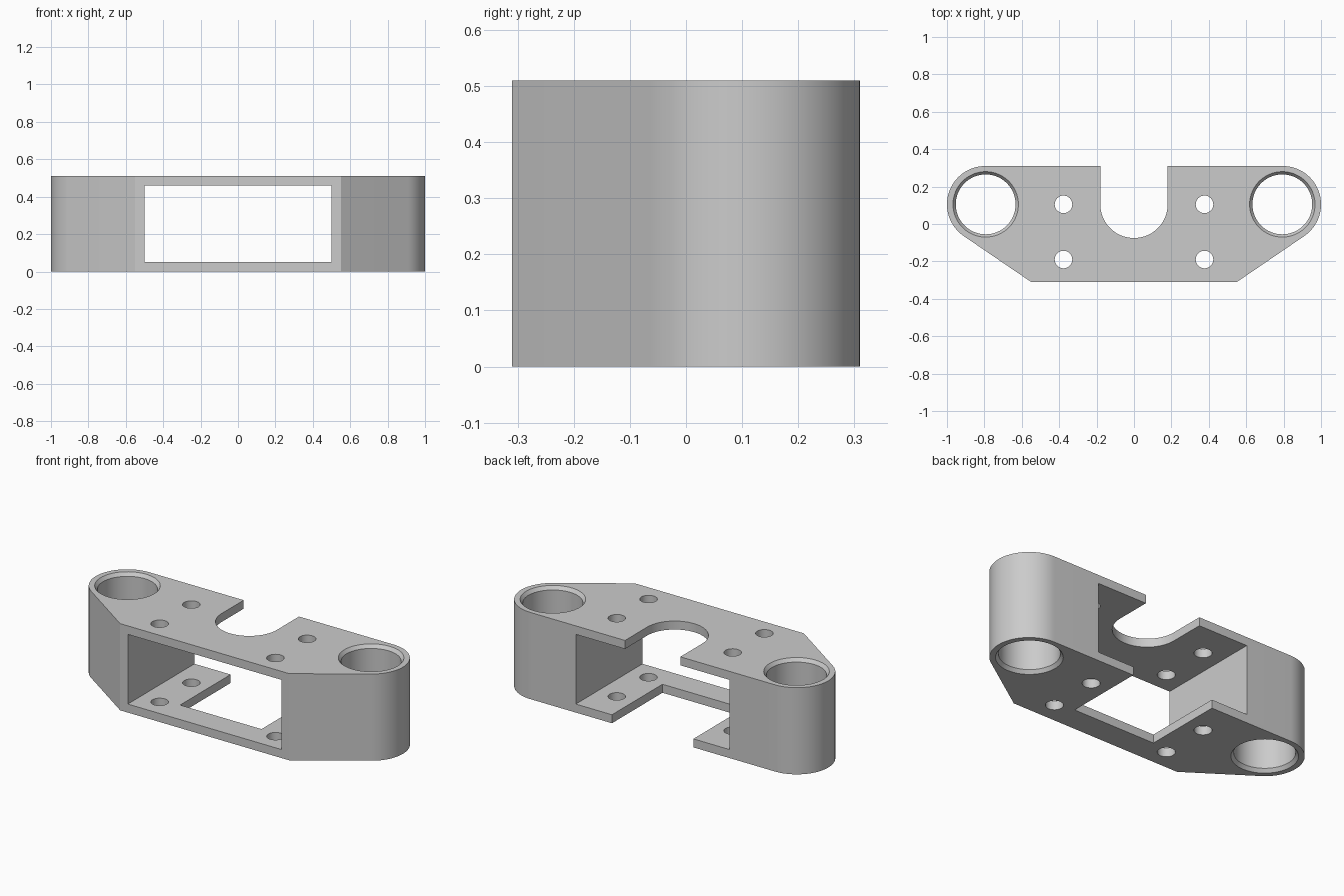
import bpy, bmesh, math

if "Cube" in bpy.data.objects:
    bpy.data.objects.remove(bpy.data.objects["Cube"])

H, HALF = 0.51, 0.31          # height, half depth
CX, CY, R = 0.795, 0.105, 0.205  # rounded end centre and radius


def prism(name, pts, z0, z1):
    """Extrude a plan outline from z0 to z1."""
    bm = bmesh.new()
    lo = [bm.verts.new((x, y, z0)) for x, y in pts]
    hi = [bm.verts.new((x, y, z1)) for x, y in pts]
    bm.faces.new(lo)
    bm.faces.new(hi)
    n = len(pts)
    for i in range(n):
        j = (i + 1) % n
        bm.faces.new((lo[i], lo[j], hi[j], hi[i]))
    bmesh.ops.recalc_face_normals(bm, faces=bm.faces)
    me = bpy.data.meshes.new(name)
    bm.to_mesh(me)
    bm.free()
    ob = bpy.data.objects.new(name, me)
    bpy.context.collection.objects.link(ob)
    return ob


def arc(cx, cy, r, a0, a1, n):
    return [(cx + r * math.cos(a0 + (a1 - a0) * i / n),
             cy + r * math.sin(a0 + (a1 - a0) * i / n)) for i in range(n + 1)]


def rect(x0, x1, y0, y1):
    return [(x0, y0), (x1, y0), (x1, y1), (x0, y1)]


def bore(name, x, y, rings, n):
    """Stack of (radius, z) rings forming a round cutter."""
    bm = bmesh.new()
    loops = [[bm.verts.new((px, py, z)) for px, py in arc(x, y, r, 0, 2 * math.pi, n)[:-1]]
             for r, z in rings]
    bm.faces.new(loops[0])
    bm.faces.new(loops[-1])
    for a, b in zip(loops, loops[1:]):
        for i in range(n):
            j = (i + 1) % n
            bm.faces.new((a[i], a[j], b[j], b[i]))
    bmesh.ops.recalc_face_normals(bm, faces=bm.faces)
    me = bpy.data.meshes.new(name)
    bm.to_mesh(me)
    bm.free()
    ob = bpy.data.objects.new(name, me)
    bpy.context.collection.objects.link(ob)
    return ob


# Body outline: straight front, slanted corners tangent to rounded ends
dx, dy = 0.55 - CX, -HALF - CY
tangent = math.atan2(dy, dx) + math.acos(R / math.hypot(dx, dy))
right = [(0.55, -HALF)] + arc(CX, CY, R, tangent, math.pi / 2, 32)
outline = right + [(-x, y) for x, y in reversed(right)]
body = prism("bracket_body", outline, 0, H)

# Window through the body, U notch in top plate, square notch in bottom plate
u_notch = arc(0, 0.105, 0.18, math.pi, 2 * math.pi, 40) + [(0.18, 0.5), (-0.18, 0.5)]
cutters = [
    prism("window_cutter", rect(-0.5, 0.5, -0.6, 0.6), 0.05, 0.46),
    prism("top_notch_cutter", u_notch, 0.4, 0.6),
    prism("bottom_notch_cutter", rect(-0.265, 0.265, -0.16, 0.5), -0.1, 0.1),
]

# Chamfered rod bores and small screw holes, mirrored left and right
C = 0.02
for s in (-1, 1):
    rings = [(0.175, -0.05), (0.175, 0), (0.16, C), (0.16, H - C), (0.175, H), (0.175, H + 0.05)]
    cutters.append(bore("rod_bore_cutter", s * 0.793, CY, rings, 64))
    for y in (0.105, -0.19):
        cutters.append(bore("screw_hole_cutter", s * 0.377, y, [(0.047, -0.1), (0.047, 0.6)], 32))

# Apply the cuts
bpy.context.view_layer.objects.active = body
for c in cutters:
    m = body.modifiers.new("cut", "BOOLEAN")
    m.operation, m.solver, m.object = "DIFFERENCE", "EXACT", c
    c.hide_render = True
    bpy.ops.object.modifier_apply(modifier=m.name)
for c in cutters:
    bpy.data.objects.remove(c)

# Smooth the round walls, keep edges sharp
bpy.ops.object.select_all(action="DESELECT")
body.select_set(True)
bpy.ops.object.shade_smooth_by_angle(angle=math.radians(25))
